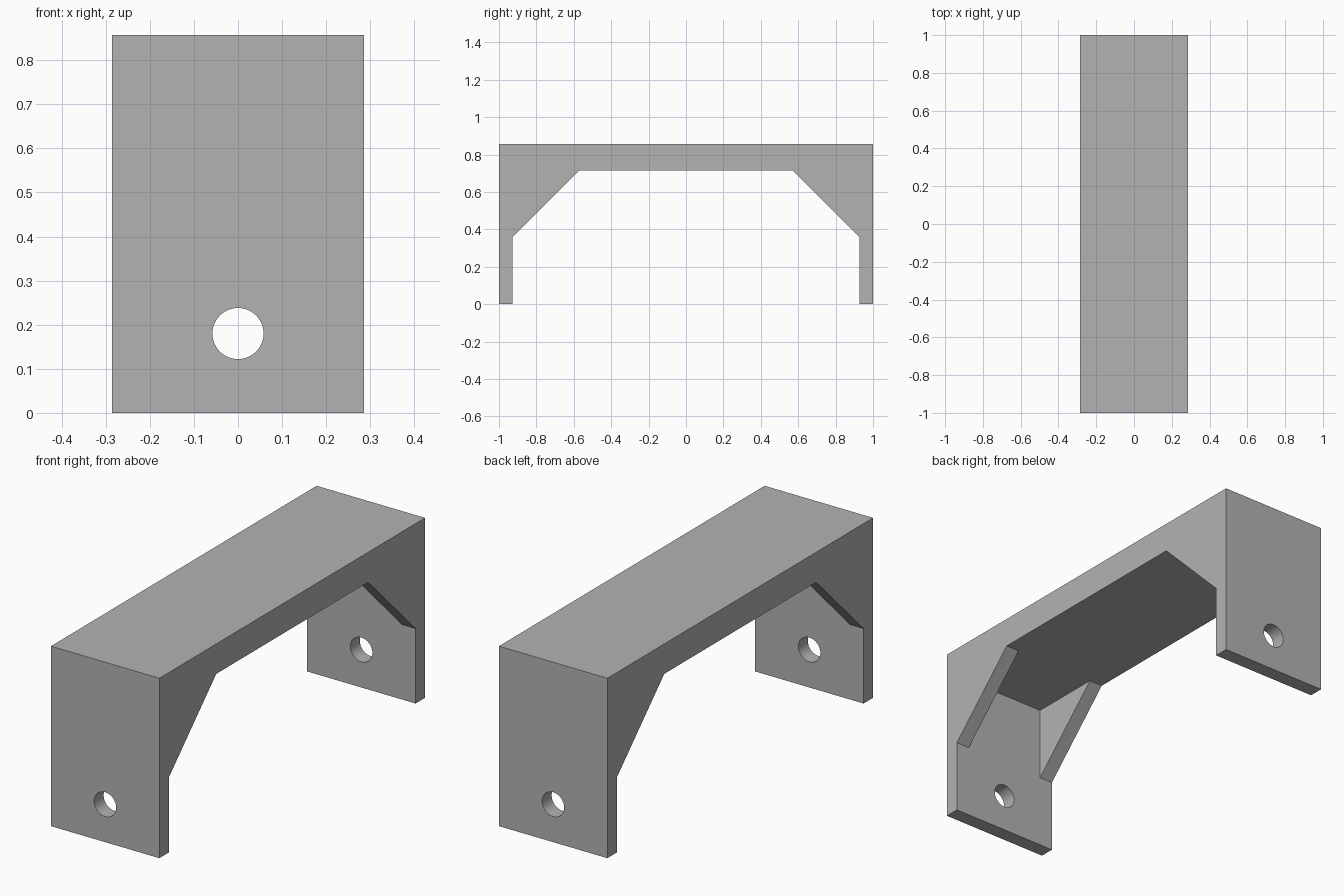
import bpy, bmesh
from math import radians
from mathutils import Matrix

old = bpy.data.objects.get("Cube")
if old:
    bpy.data.objects.remove(old, do_unlink=True)

HALF_LENGTH, HALF_WIDTH, HEIGHT = 1.0, 2 / 7, 6 / 7
WALL = 1 / 14                      # end plates and gussets
DECK = 1 / 7                       # top plate
GUSSET = 5 / 14                    # gusset leg length
HOLE_RADIUS, HOLE_Z = 0.058, 0.18

grey = bpy.data.materials.new("plain_grey")
grey.use_nodes = True
colour = (0.45, 0.45, 0.45, 1)
grey.diffuse_color = colour
grey.node_tree.nodes["Principled BSDF"].inputs["Base Color"].default_value = colour


def make_object(name, bm):
    bmesh.ops.recalc_face_normals(bm, faces=bm.faces)
    mesh = bpy.data.meshes.new(name)
    bm.to_mesh(mesh)
    bm.free()
    mesh.materials.append(grey)
    obj = bpy.data.objects.new(name, mesh)
    bpy.context.collection.objects.link(obj)
    return obj


def extrude_profile(name, profile, half_width):
    """Extrude a (y, z) profile symmetrically across x."""
    bm = bmesh.new()
    face = bm.faces.new([bm.verts.new((-half_width, y, z)) for y, z in profile])
    result = bmesh.ops.extrude_face_region(bm, geom=[face])
    verts = [v for v in result["geom"] if isinstance(v, bmesh.types.BMVert)]
    bmesh.ops.translate(bm, verts=verts, vec=(2 * half_width, 0, 0))
    return make_object(name, bm)


def cut(target, cutter):
    mod = target.modifiers.new("cut", 'BOOLEAN')
    mod.operation, mod.solver, mod.object = 'DIFFERENCE', 'EXACT', cutter
    bpy.context.view_layer.objects.active = target
    bpy.ops.object.modifier_apply(modifier=mod.name)
    bpy.data.objects.remove(cutter, do_unlink=True)


# Portal-shaped bracket with sloped inner corners
inner_y, inner_z = HALF_LENGTH - WALL, HEIGHT - DECK
half = [(HALF_LENGTH, HEIGHT), (HALF_LENGTH, 0), (inner_y, 0),
        (inner_y, inner_z - GUSSET), (inner_y - GUSSET, inner_z)]
bracket = extrude_profile("bracket", half + [(-y, z) for y, z in reversed(half)], HALF_WIDTH)

# Pocket between the side gussets
pocket = [(-inner_y, -DECK), (inner_y, -DECK), (inner_y, inner_z), (-inner_y, inner_z)]
cut(bracket, extrude_profile("pocket_cutter", pocket, HALF_WIDTH - WALL))

# Bolt hole through both end plates
bm = bmesh.new()
bmesh.ops.create_cone(bm, cap_ends=True, segments=48, radius1=HOLE_RADIUS,
                      radius2=HOLE_RADIUS, depth=3 * HALF_LENGTH,
                      matrix=Matrix.Translation((0, 0, HOLE_Z)) @ Matrix.Rotation(radians(90), 4, 'X'))
cut(bracket, make_object("hole_cutter", bm))

# Smooth hole walls, crisp plate edges
bpy.ops.object.select_all(action='DESELECT')
bracket.select_set(True)
bpy.context.view_layer.objects.active = bracket
bpy.ops.object.shade_smooth_by_angle(angle=radians(30))
